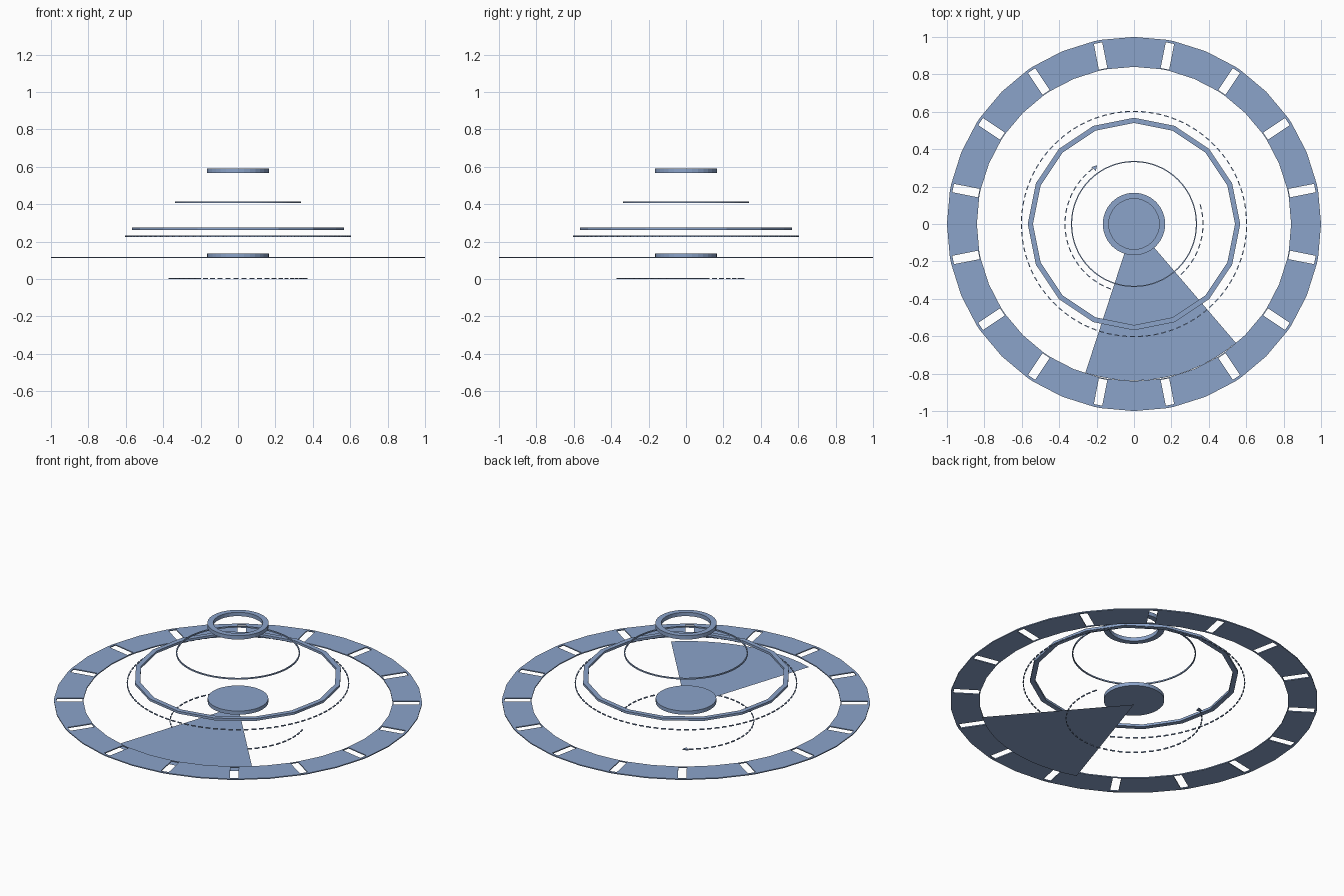
import bpy, bmesh, math

if "Cube" in bpy.data.objects:
    bpy.data.objects.remove(bpy.data.objects["Cube"])

blue = bpy.data.materials.new("steel blue")
blue.diffuse_color = (0.26, 0.37, 0.59, 1)
blue.use_nodes = True
blue.node_tree.nodes["Principled BSDF"].inputs["Base Color"].default_value = blue.diffuse_color


def polar(r, deg):
    a = math.radians(deg)
    return (r * math.cos(a), r * math.sin(a))


def slab(bm, pts, z0, z1):
    """Add a closed prism from a counter-clockwise outline."""
    lo = [bm.verts.new((x, y, z0)) for x, y in pts]
    hi = [bm.verts.new((x, y, z1)) for x, y in pts]
    n = len(pts)
    bm.faces.new(hi)
    bm.faces.new(lo[::-1])
    for i in range(n):
        j = (i + 1) % n
        bm.faces.new((lo[i], lo[j], hi[j], hi[i]))


def finish(bm, name):
    mesh = bpy.data.meshes.new(name)
    bm.to_mesh(mesh)
    bm.free()
    mesh.materials.append(blue)
    ob = bpy.data.objects.new(name, mesh)
    bpy.context.collection.objects.link(ob)
    return ob


def ring(name, r_in, r_out, z0, z1, sides):
    bm = bmesh.new()
    loops = []
    for r, z in ((r_in, z0), (r_out, z0), (r_out, z1), (r_in, z1)):
        loops.append([bm.verts.new((*polar(r, 90 + 360 * i / sides), z))
                      for i in range(sides)])
    for k in range(4):
        a, b = loops[k], loops[(k + 1) % 4]
        for i in range(sides):
            j = (i + 1) % sides
            bm.faces.new((a[i], a[j], b[j], b[i]))
    bmesh.ops.recalc_face_normals(bm, faces=bm.faces)
    return finish(bm, name)


def dashes(bm, r, width, z0, z1, start, end, count, fill=0.62):
    step = (end - start) / count
    for i in range(count):
        a = start + i * step
        b = a + step * fill
        slab(bm, [polar(r - width / 2, a), polar(r + width / 2, a),
                  polar(r + width / 2, b), polar(r - width / 2, b)], z0, z1)


# Broad outer ring: sixteen plates separated by slots with thin bridges
R_IN, R_OUT, HALF = 0.84, 1.0, 0.023
Z0, Z1 = 0.113, 0.119


def slot_pt(r, side, deg):
    return polar(r, deg + side * math.degrees(math.asin(HALF / r)))


bm = bmesh.new()
for k in range(16):
    a = 11.25 + 22.5 * k
    b, mid = a + 22.5, a + 11.25
    slab(bm, [slot_pt(R_IN, 1, a), slot_pt(R_OUT, 1, a), polar(R_OUT, mid),
              slot_pt(R_OUT, -1, b), slot_pt(R_IN, -1, b), polar(R_IN, mid)],
         Z0, Z1)
    for r0, r1 in ((R_IN, R_IN + 0.006), (R_OUT - 0.014, R_OUT)):
        slab(bm, [slot_pt(r0, -1, a), slot_pt(r1, -1, a), polar(r1, a),
                  slot_pt(r1, 1, a), slot_pt(r0, 1, a), polar(r0, a)], Z0, Z1)
finish(bm, "slotted_outer_ring")

# Flat wedge reaching from the centre to the outer ring
bm = bmesh.new()
pts = [(0, 0)] + [polar(0.837, 251.9 + 58.7 * i / 12) for i in range(13)]
bm.faces.new([bm.verts.new((x, y, 0.09)) for x, y in pts])
finish(bm, "wedge_sheet")

# Central disc
bm = bmesh.new()
slab(bm, [polar(0.165, 90 + 360 * i / 32) for i in range(32)], 0.115, 0.137)
finish(bm, "center_disc")

# Stacked rings
ring("faceted_middle_ring", 0.54, 0.568, 0.262, 0.276, 16)
ring("thin_upper_ring", 0.331, 0.337, 0.406, 0.414, 64)
ring("top_ring", 0.135, 0.167, 0.567, 0.59, 32)

# Dashed full circle
bm = bmesh.new()
dashes(bm, 0.602, 0.006, 0.226, 0.232, 0, 360, 90)
finish(bm, "dashed_circle")

# Dashed arc with arrow tip at its end
bm = bmesh.new()
dashes(bm, 0.369, 0.006, 0.0, 0.006, 127, 379, 38)
slab(bm, [(-0.228, 0.304), (-0.204, 0.284), (-0.197, 0.314)], 0.0, 0.006)
finish(bm, "dashed_arc_arrow")
